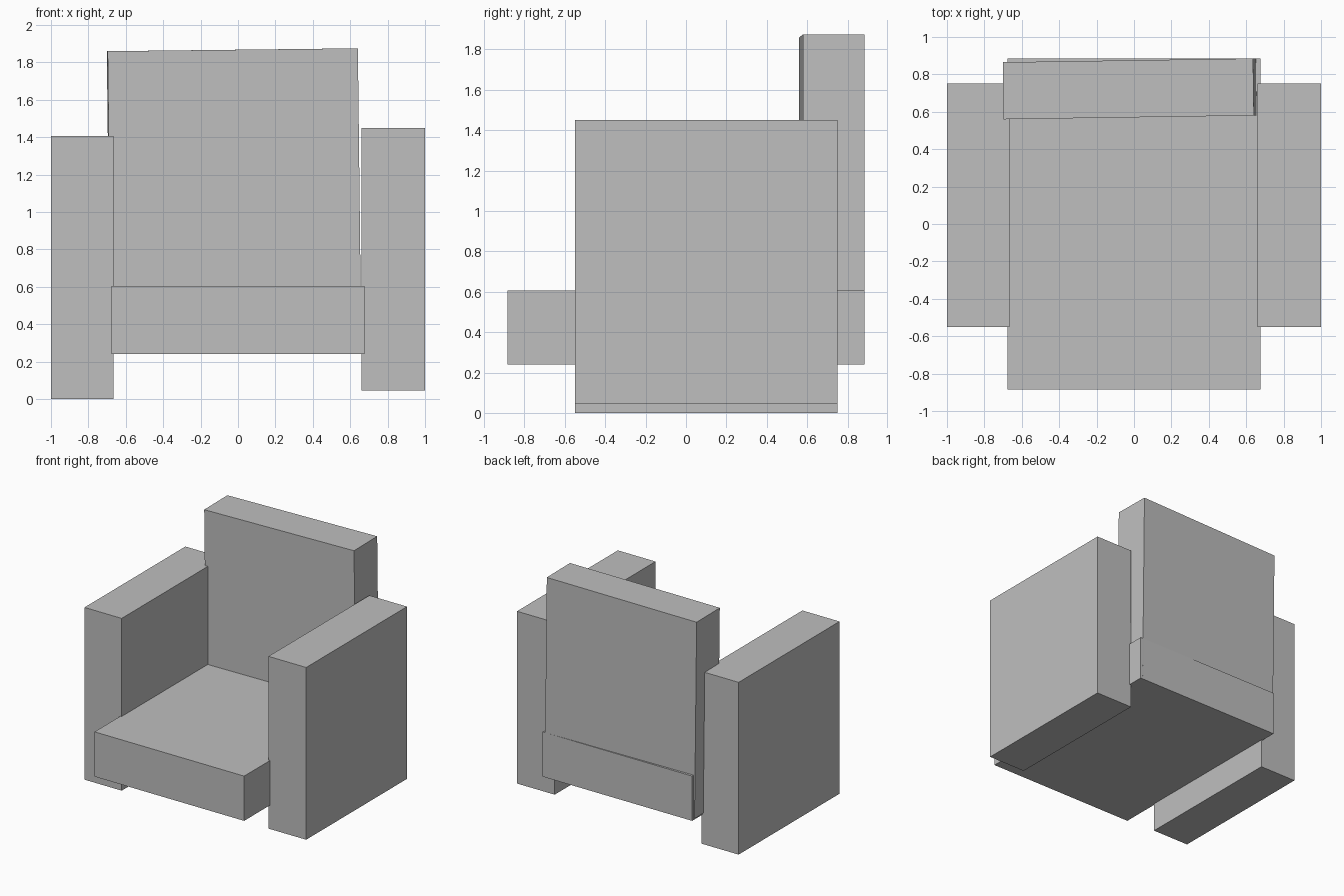
import bpy
from mathutils import Vector

default = bpy.data.objects.get("Cube")
if default:
    bpy.data.objects.remove(default, do_unlink=True)

# One plain grey for the whole chair
grey = bpy.data.materials.new("plain_grey")
grey.use_nodes = True
COLOUR = (0.52, 0.52, 0.52, 1)
grey.diffuse_color = COLOUR
grey.node_tree.nodes["Principled BSDF"].inputs["Base Color"].default_value = COLOUR


def slab(name, low, high, rotation=(0, 0, 0)):
    """Flat-sided block between two corners, turned about its centre."""
    low, high = Vector(low), Vector(high)
    bpy.ops.mesh.primitive_cube_add(size=1, location=(low + high) / 2, rotation=rotation)
    block = bpy.context.object
    block.name = name
    block.scale = high - low
    block.data.materials.append(grey)
    return block


# Seat cushion
slab("seat", (-0.675, -0.885, 0.24), (0.675, 0.885, 0.605))

# Arms, the left one set slightly higher
slab("right_arm", (-1, -0.55, 0), (-0.665, 0.75, 1.405))
slab("left_arm", (0.66, -0.55, 0.045), (1, 0.75, 1.45))

# Backrest, leaning and turned a touch
slab("backrest", (-0.69, 0.57, 0.26), (0.648, 0.875, 1.867), (0, -0.0115, 0.015))
